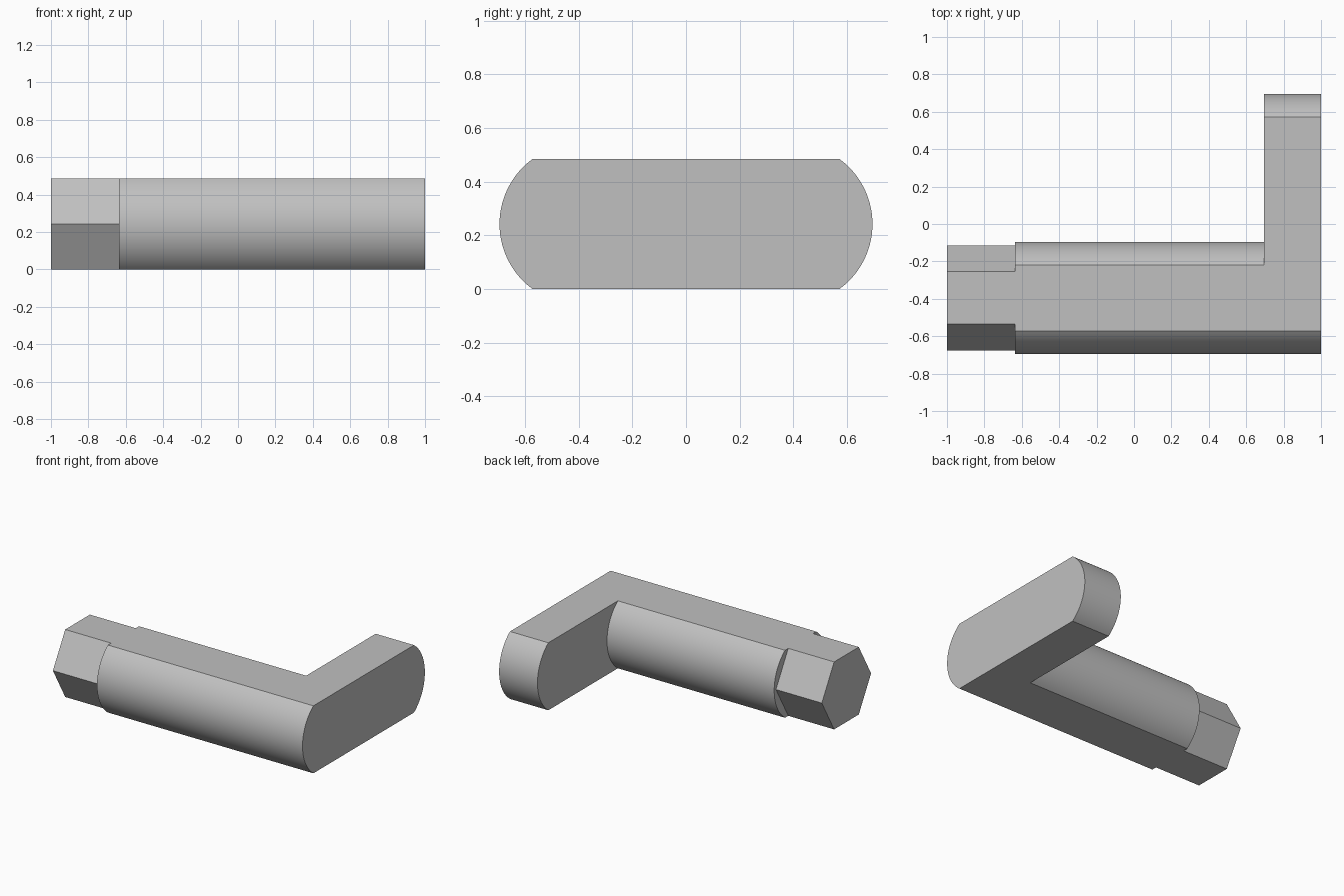
import bpy, bmesh
from math import asin, cos, sin, radians, pi

if "Cube" in bpy.data.objects:
    bpy.data.objects.remove(bpy.data.objects["Cube"], do_unlink=True)

HEIGHT = 0.485
MID = HEIGHT / 2
RADIUS = 0.30
SHAFT_Y = -0.395
SEGMENTS = 28

grey = bpy.data.materials.new("plain grey")
grey.use_nodes = True
colour = (0.53, 0.53, 0.53, 1)
grey.diffuse_color = colour
grey.node_tree.nodes["Principled BSDF"].inputs["Base Color"].default_value = colour


def rounded_profile(y_front, y_back):
    """Flat top and bottom, with a truncated arc at each end."""
    limit = asin(MID / RADIUS)
    points = []
    for centre, side in ((y_back, 1), (y_front, -1)):
        for i in range(SEGMENTS + 1):
            a = -limit + 2 * limit * i / SEGMENTS
            points.append((centre + side * RADIUS * cos(a), MID + side * RADIUS * sin(a)))
    return points


def hexagon_profile(y):
    r = MID / cos(pi / 6)
    return [(y + r * cos(i * pi / 3), MID + r * sin(i * pi / 3)) for i in range(6)]


def extrude_x(name, profile, x0, x1):
    bm = bmesh.new()
    face = bm.faces.new([bm.verts.new((x0, y, z)) for y, z in profile])
    result = bmesh.ops.extrude_face_region(bm, geom=[face], use_keep_orig=True)
    moved = [v for v in result["geom"] if isinstance(v, bmesh.types.BMVert)]
    bmesh.ops.translate(bm, verts=moved, vec=(x1 - x0, 0, 0))
    bmesh.ops.recalc_face_normals(bm, faces=bm.faces)
    mesh = bpy.data.meshes.new(name)
    bm.to_mesh(mesh)
    bm.free()
    mesh.materials.append(grey)
    obj = bpy.data.objects.new(name, mesh)
    bpy.context.collection.objects.link(obj)
    bpy.ops.object.select_all(action='DESELECT')
    obj.select_set(True)
    bpy.context.view_layer.objects.active = obj
    bpy.ops.object.shade_smooth_by_angle(angle=radians(25))
    return obj


# Hexagonal drive tip
extrude_x("hex_tip", hexagon_profile(SHAFT_Y), -1.0, -0.635)
# Round shaft with flattened top and bottom
extrude_x("shaft", rounded_profile(SHAFT_Y, SHAFT_Y), -0.635, 0.695)
# Crosswise arm with rounded ends
extrude_x("arm", rounded_profile(SHAFT_Y, -SHAFT_Y), 0.695, 1.0)
